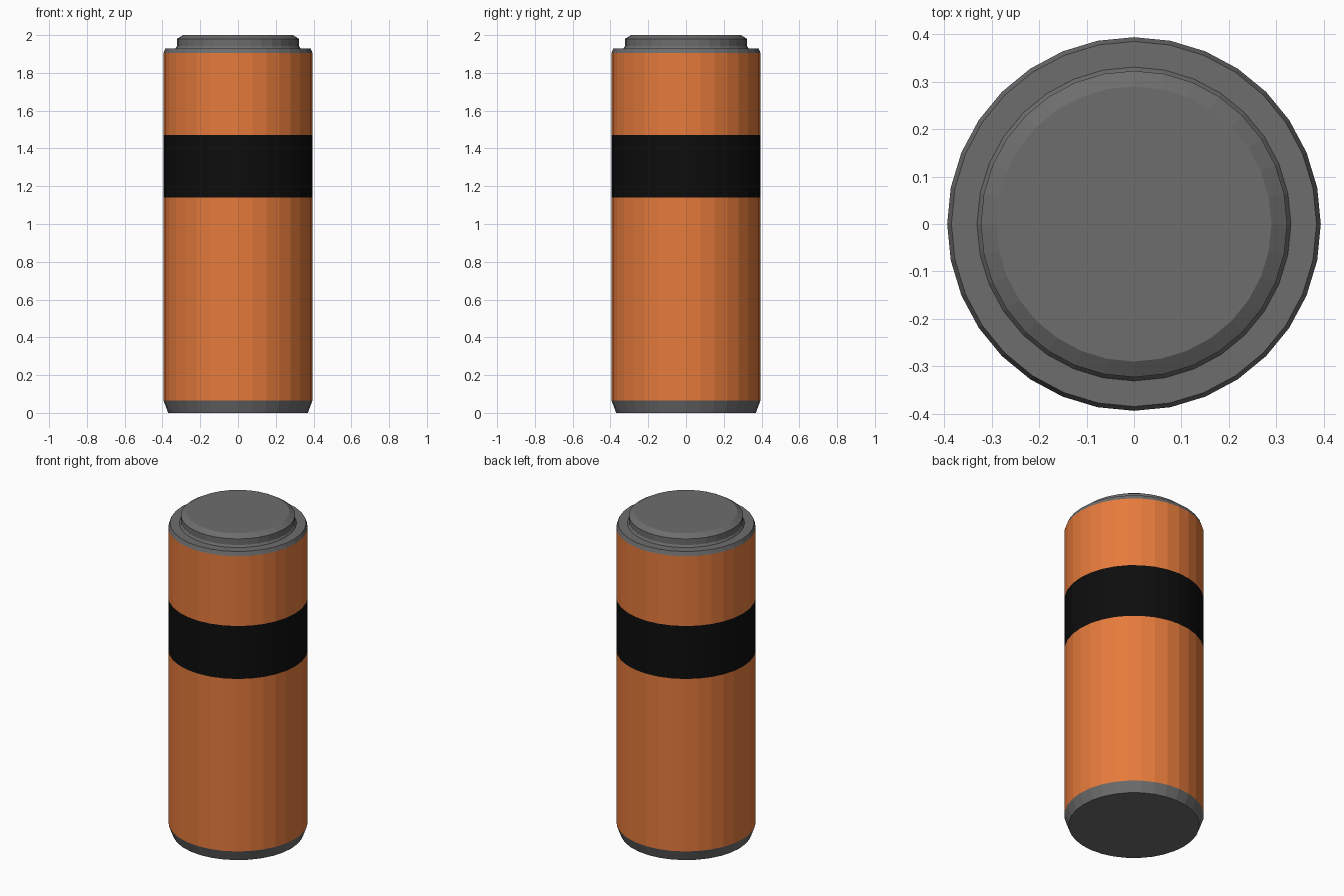
import bpy, bmesh
from math import sin, cos, tau

if "Cube" in bpy.data.objects:
    bpy.data.objects.remove(bpy.data.objects["Cube"])

SIDES = 32
R = 0.394


def material(name, rgb):
    m = bpy.data.materials.new(name)
    m.diffuse_color = (*rgb, 1.0)
    m.use_nodes = True
    m.node_tree.nodes["Principled BSDF"].inputs["Base Color"].default_value = m.diffuse_color
    return m


def lathe(name, profile, mat, close_bottom=False, close_top=False):
    """Flat-shaded surface of revolution from (radius, z) points, bottom to top."""
    bm = bmesh.new()
    rings = [[bm.verts.new((r * cos(tau * i / SIDES), r * sin(tau * i / SIDES), z))
              for i in range(SIDES)] for r, z in profile]
    for a, b in zip(rings, rings[1:]):
        for i in range(SIDES):
            j = (i + 1) % SIDES
            bm.faces.new((a[i], a[j], b[j], b[i]))
    if close_bottom:
        bm.faces.new(rings[0][::-1])
    if close_top:
        bm.faces.new(rings[-1])
    mesh = bpy.data.meshes.new(name)
    bm.to_mesh(mesh)
    bm.free()
    mesh.materials.append(mat)
    obj = bpy.data.objects.new(name, mesh)
    bpy.context.collection.objects.link(obj)
    return obj


orange = material("orange", (0.79, 0.197, 0.045))
black = material("black", (0.004, 0.004, 0.004))
grey = material("dark_grey", (0.153, 0.153, 0.153))

# Tapered base
lathe("bottom_cap", [(0.37, 0), (R, 0.065)], grey, close_bottom=True)
# Body tube, split by the black band
lathe("lower_body", [(R, 0.065), (R, 1.14)], orange)
lathe("band", [(R, 1.14), (R, 1.47)], black)
lathe("upper_body", [(R, 1.47), (R, 1.905)], orange)
# Stepped lid with bevelled rims
lathe("top_cap", [(R, 1.905), (0.385, 1.93), (0.331, 1.93), (0.323, 1.942),
                  (0.323, 1.98), (0.29, 2.0)], grey, close_top=True)
